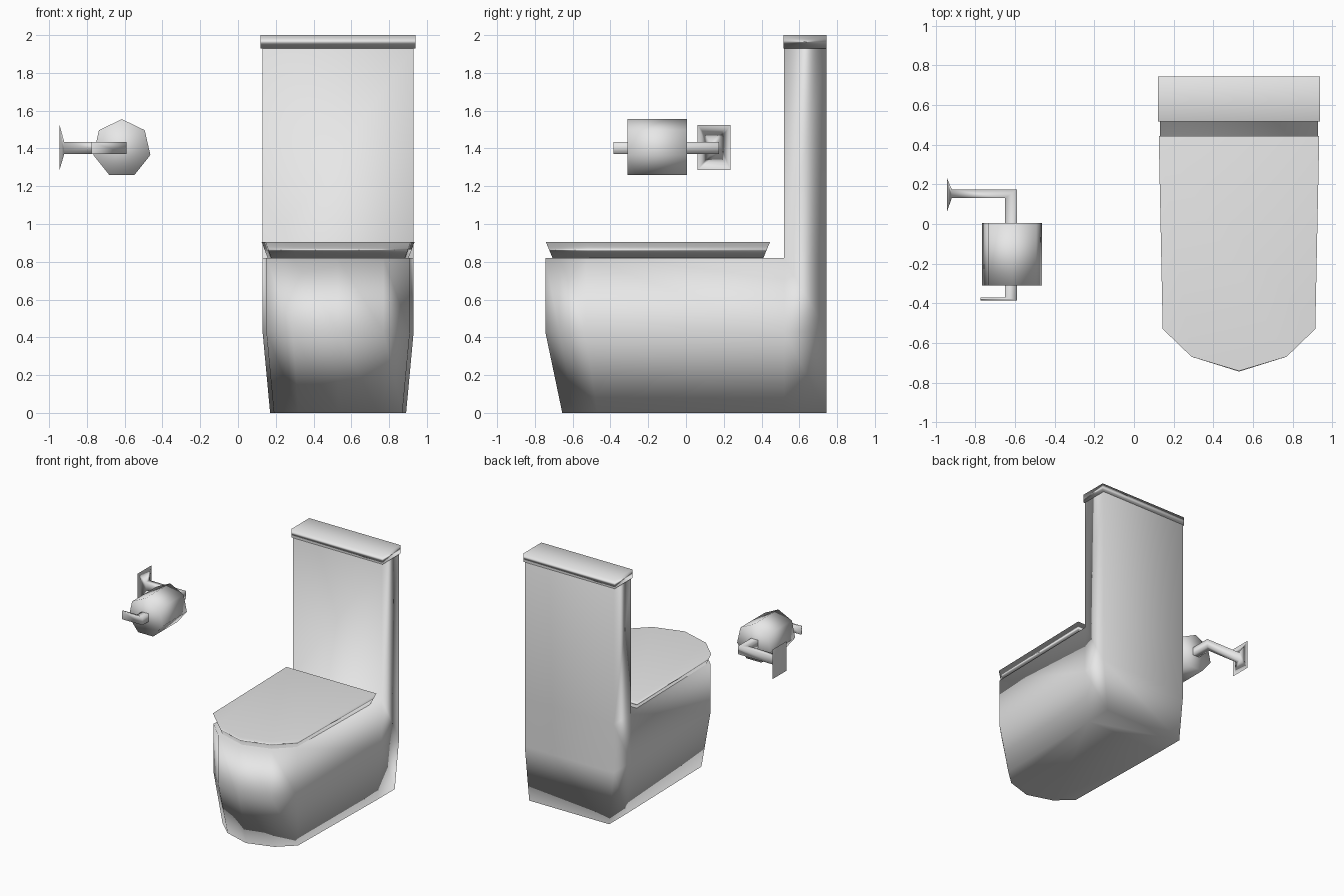
import bpy
import bmesh
from math import sin, cos, tau

cube = bpy.data.objects.get("Cube")
if cube:
    bpy.data.objects.remove(cube, do_unlink=True)

ceramic = bpy.data.materials.new("plain_grey")
ceramic.use_nodes = True
GREY = (0.8, 0.8, 0.8, 1)
ceramic.diffuse_color = GREY
ceramic.node_tree.nodes["Principled BSDF"].inputs["Base Color"].default_value = GREY

CENTRE = 0.53  # x of the toilet's middle


def loft(rings):
    """Skin closed rings of equal length and cap both ends."""
    bm = bmesh.new()
    loops = [[bm.verts.new(p) for p in ring] for ring in rings]
    for a, b in zip(loops, loops[1:]):
        for i in range(len(a)):
            j = (i + 1) % len(a)
            bm.faces.new((a[i], a[j], b[j], b[i]))
    caps = [bm.faces.new(loops[0]), bm.faces.new(loops[-1])]
    return bm, loops, caps


def finish(name, bm):
    """Turn the mesh into a softly shaded object."""
    bmesh.ops.recalc_face_normals(bm, faces=bm.faces)
    mesh = bpy.data.meshes.new(name)
    bm.to_mesh(mesh)
    bm.free()
    mesh.materials.append(ceramic)
    mesh.shade_smooth()
    obj = bpy.data.objects.new(name, mesh)
    bpy.context.collection.objects.link(obj)
    obj.modifiers.new("soft_shading", "WEIGHTED_NORMAL")
    return obj


def plan(half, z):
    """Mirror a half outline (rear to front tip) into a ring at height z."""
    left = [(CENTRE + x, y, z) for x, y in half]
    right = [(CENTRE - x, y, z) for x, y in reversed(half) if x > 0]
    return left + right


# Bowl, with the tank drawn up out of its rear
foot = [(0.36, 0.745), (0.36, 0.52), (0.34, -0.47), (0.21, -0.59), (0, -0.655)]
rim = [(0.4, 0.745), (0.4, 0.52), (0.38, -0.53), (0.24, -0.67), (0, -0.745)]
bm, loops, caps = loft([plan(foot, 0), plan(rim, 0.43), plan(rim, 0.82)])
top = loops[-1]
bmesh.utils.face_split(caps[1], top[1], top[-2])
bm.faces.ensure_lookup_table()
rear = next(f for f in bm.faces if set(f.verts) == {top[0], top[1], top[-2], top[-1]})
tank_top = bmesh.ops.extrude_discrete_faces(bm, faces=[rear])["faces"][0]
for v in tank_top.verts:
    v.co.z = 1.93
finish("bowl_and_tank", bm)

# Tank lid
slab = [(0.41, 0.745), (0.41, 0.517)]
finish("tank_lid", loft([plan(slab, 1.93), plan(slab, 2.0)])[0])

# Seat lid, flaring upwards
seat = [(0.405, 0.445), (0.385, -0.53), (0.24, -0.67), (0, -0.742)]
seat_base = [(x * 0.92, (y + 0.15) * 0.94 - 0.15) for x, y in seat]
finish("seat_lid", loft([plan(seat_base, 0.82), plan(seat, 0.905)])[0])


# Paper holder: wall plate, arm, rod and end tab in one bent strip
def section(a, b, low=1.37, high=1.435):
    return [(*a, low), (*b, low), (*b, high), (*a, high)]


holder = [
    section((-0.945, 0.06), (-0.945, 0.235), 1.285, 1.525),
    section((-0.92, 0.13), (-0.92, 0.175)),
    section((-0.65, 0.13), (-0.59, 0.175)),
    section((-0.65, -0.37), (-0.59, -0.385)),
    section((-0.775, -0.37), (-0.775, -0.385)),
]
finish("paper_holder", loft(holder)[0])

# Seven-sided paper roll
SIDES, RADIUS = 7, 0.155
roll = [[(-0.615 + RADIUS * sin(tau * i / SIDES), y, 1.4 + RADIUS * cos(tau * i / SIDES))
         for i in range(SIDES)] for y in (-0.31, 0.005)]
finish("paper_roll", loft(roll)[0])
